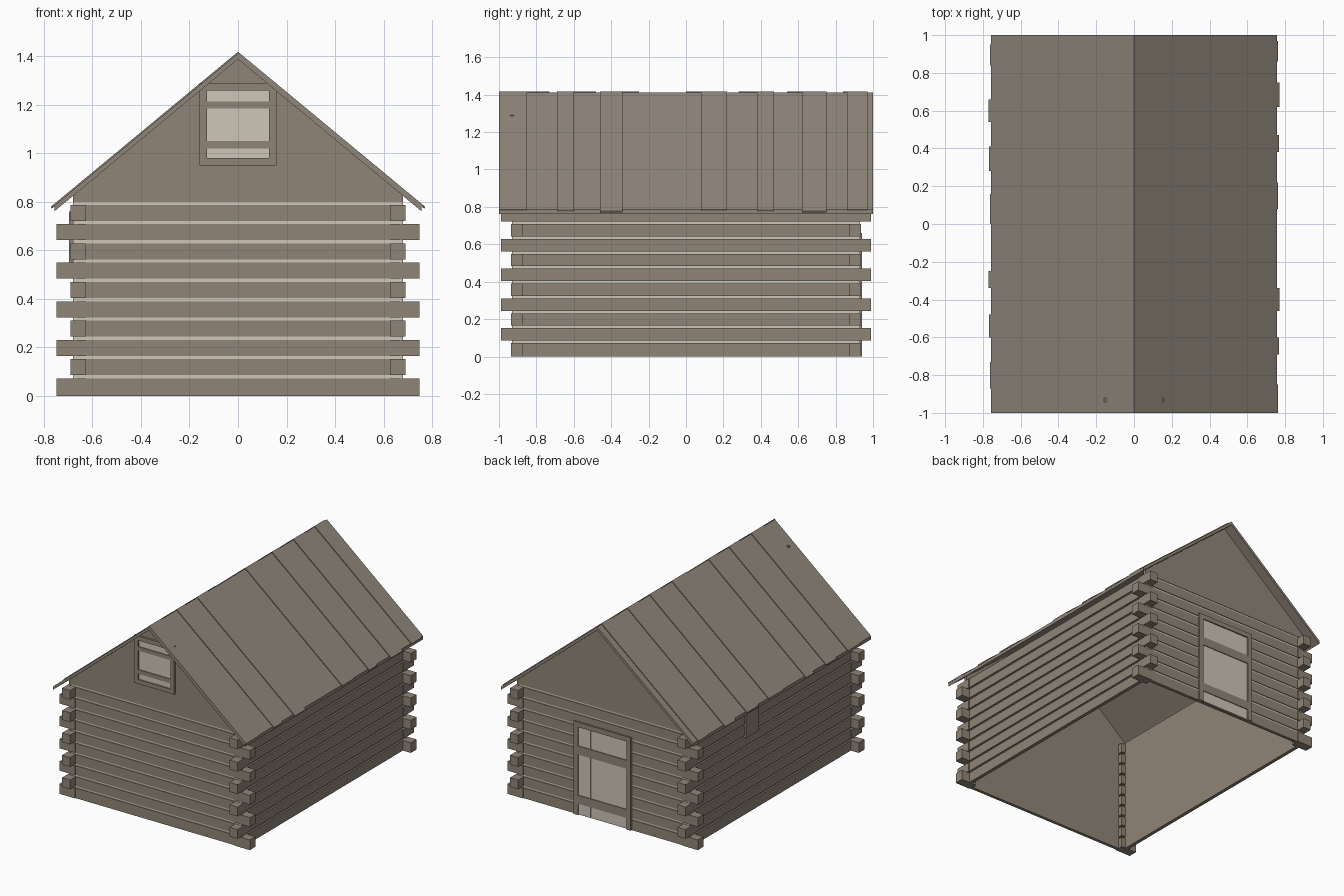
import bpy, bmesh

cube = bpy.data.objects.get("Cube")
if cube:
    bpy.data.objects.remove(cube, do_unlink=True)


def material(name, color):
    m = bpy.data.materials.new(name)
    m.use_nodes = True
    m.diffuse_color = (*color, 1)
    m.node_tree.nodes["Principled BSDF"].inputs["Base Color"].default_value = (*color, 1)
    return m


WOOD = material("weathered wood", (0.275, 0.235, 0.184))
ROOF = material("grey roof wood", (0.275, 0.238, 0.193))
PALE = material("pale chinking", (0.61, 0.565, 0.48))


def prism(bm, profile, y0, y1):
    """Extrude an (x, z) outline from y0 to y1."""
    face = bm.faces.new([bm.verts.new((x, y0, z)) for x, z in profile])
    new = bmesh.ops.extrude_face_region(bm, geom=[face])["geom"]
    verts = [v for v in new if isinstance(v, bmesh.types.BMVert)]
    bmesh.ops.translate(bm, verts=verts, vec=(0, y1 - y0, 0))


def box(bm, xs, ys, zs):
    prism(bm, [(xs[0], zs[0]), (xs[1], zs[0]), (xs[1], zs[1]), (xs[0], zs[1])], *ys)


def span(a, b, s):
    """The range a..b mirrored to side s."""
    return sorted((a * s, b * s))


def finish(name, bm, mat):
    bmesh.ops.recalc_face_normals(bm, faces=bm.faces[:])
    mesh = bpy.data.meshes.new(name)
    bm.to_mesh(mesh)
    bm.free()
    mesh.materials.append(mat)
    obj = bpy.data.objects.new(name, mesh)
    bpy.context.collection.objects.link(obj)
    return obj


def boxes(name, mat, parts):
    bm = bmesh.new()
    for p in parts:
        box(bm, *p)
    return finish(name, bm, mat)


PITCH, LOG, ROWS, WALL = 0.0795, 0.066, 10, 0.8
HX, HY = 0.685, 0.93
SIDES = (-1, 1)
rows = [(i * PITCH + 0.006, i * PITCH + 0.006 + LOG) for i in range(ROWS)]
rows[0] = (0, rows[0][1])

# Wall logs, chinking behind them and plain inner lining
for s, label in zip(SIDES, ("front", "back")):
    boxes(label + "_logs", WOOD, [((-0.68, 0.68), span(0.914, HY, s), r) for r in rows])
    boxes(label + "_chinking", PALE, [((-0.68, 0.68), span(0.915, 0.925, s), (0.001, WALL))])
    boxes(label + "_lining", WOOD, [((-0.67, 0.67), span(0.908, 0.916, s), (0, WALL))])
for s, label in zip(SIDES, ("right", "left")):
    boxes(label + "_logs", WOOD, [(span(0.664, HX, s), (-HY, HY), r) for r in rows])
    boxes(label + "_chinking", PALE, [(span(0.665, 0.673, s), (-HY, HY), (0.001, WALL))])
    boxes(label + "_lining", WOOD, [(span(0.66, 0.667, s), (-0.912, 0.912), (0, WALL))])

# Notched log ends, alternating direction row by row
ends = []
for i, r in enumerate(rows):
    xo, yo = (0.748, 0.936) if i % 2 == 0 else (0.69, 0.99)
    for sx in SIDES:
        for sy in SIDES:
            ends.append((span(0.627, xo, sx), span(0.873, yo, sy), r))
boxes("corner_log_ends", WOOD, ends)

# Gables
RIDGE, SLOPE, THICK = 1.411, 0.828, 0.024
for s, label in zip(SIDES, ("front", "back")):
    bm = bmesh.new()
    top = RIDGE - THICK
    edge = top - SLOPE * 0.68
    prism(bm, [(-0.68, WALL), (0.68, WALL), (0.68, edge), (0, top), (-0.68, edge)],
          *span(0.908, 0.928, s))
    finish(label + "_gable", bm, WOOD)


# Roof slopes with raised planks
def slope_board(bm, s, y0, y1, low, high, eave):
    def at(x, h):
        return (x * s, RIDGE + h - SLOPE * x)
    prism(bm, [at(0, low), at(eave, low), at(eave + high * 0.5, high), at(0, high)], y0, y1)


PLANKS = {
    1: [(-1, -0.85), (-0.69, -0.6), (-0.46, -0.34), (0.08, 0.22),
        (0.38, 0.47), (0.62, 0.75), (0.86, 0.97)],
    -1: [(-0.87, -0.73), (-0.6, -0.48), (-0.34, -0.25), (0, 0.16),
         (0.28, 0.41), (0.54, 0.66), (0.84, 0.95)],
}
for s, label in zip(SIDES, ("right", "left")):
    bm = bmesh.new()
    slope_board(bm, s, -1, 1, -THICK, 0, 0.756)
    finish(label + "_roof_slope", bm, ROOF)
    bm = bmesh.new()
    for i, (y0, y1) in enumerate(PLANKS[s]):
        slope_board(bm, s, y0, y1, -0.004, 0.007, 0.76 + 0.004 * (i % 3))
    finish(label + "_roof_planks", bm, ROOF)


def framed_panel(name, s, half, z0, z1, rim, bars, sill):
    """A planked panel with a frame and cross bars on a gable end."""
    inner = half - rim
    bottom = z0 + rim if sill else z0 + 0.005
    ys = span(0.92, 0.942, s)
    frame = [(span(inner, half, sx), ys, (z0, z1)) for sx in SIDES]
    frame.append(((-inner, inner), ys, (z1 - rim, z1)))
    if sill:
        frame.append(((-inner, inner), ys, (z0, bottom)))
    boxes(name + "_frame", WOOD, frame)
    w = inner / 2
    boxes(name + "_planks", PALE,
          [((-inner + i * w, -inner + (i + 1) * w), span(0.92, 0.933 + 0.001 * (i % 2), s),
            (bottom, z1 - rim)) for i in range(4)])
    boxes(name + "_bars", WOOD, [((-inner, inner), span(0.925, 0.939, s), b) for b in bars])


# Loft shutter on the front, door on the back
framed_panel("loft_shutter", -1, 0.158, 0.95, 1.29, 0.031,
             [(1.02, 1.05), (1.185, 1.213)], True)
framed_panel("door", 1, 0.225, 0, 0.66, 0.034, [(0.08, 0.14), (0.43, 0.49)], False)

# Small shuttered opening under the right eave
boxes("side_hatch", WOOD, [((-0.696, -0.67), (0.18, 0.32), (0.545, 0.76))])
